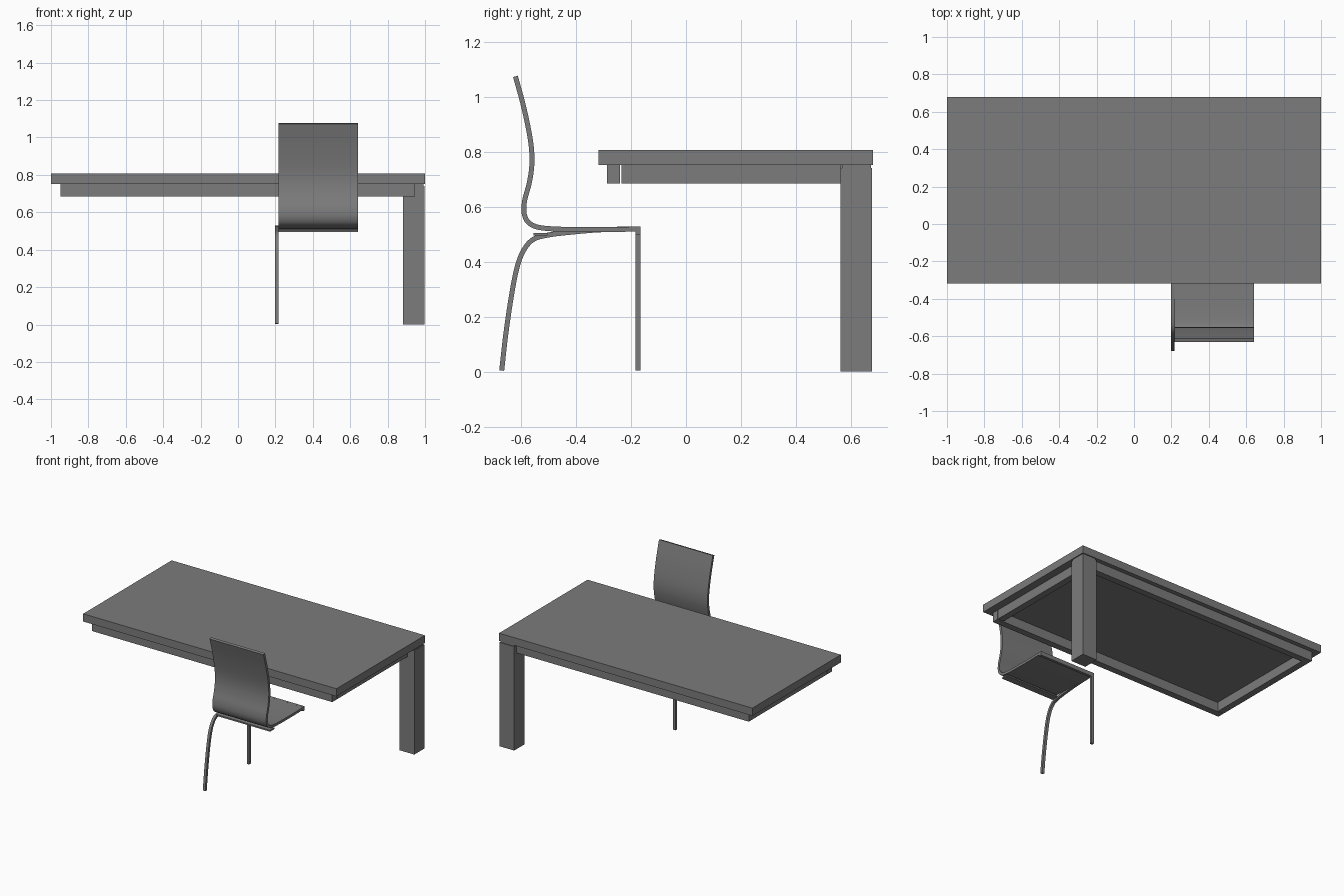
import bpy, bmesh, math
from mathutils import Vector

if "Cube" in bpy.data.objects:
    bpy.data.objects.remove(bpy.data.objects["Cube"], do_unlink=True)

grey = bpy.data.materials.new("plain_grey")
grey.use_nodes = True
COLOUR = (0.2, 0.2, 0.2, 1)
grey.diffuse_color = COLOUR
grey.node_tree.nodes["Principled BSDF"].inputs["Base Color"].default_value = COLOUR


def finish(name, bm):
    bmesh.ops.recalc_face_normals(bm, faces=bm.faces)
    mesh = bpy.data.meshes.new(name)
    bm.to_mesh(mesh)
    bm.free()
    mesh.materials.append(grey)
    obj = bpy.data.objects.new(name, mesh)
    bpy.context.collection.objects.link(obj)
    return obj


def box(name, xs, ys, zs):
    bm = bmesh.new()
    bmesh.ops.create_cube(bm, size=1)
    for v in bm.verts:
        v.co = [(a + b) / 2 + c * (b - a) for c, (a, b) in zip(v.co, (xs, ys, zs))]
    return finish(name, bm)


def smooth_path(points, steps=6):
    """Catmull-Rom curve through the points."""
    p = [Vector(q) for q in points]
    p = [2 * p[0] - p[1]] + p + [2 * p[-1] - p[-2]]
    out = []
    for a, b, c, d in zip(p, p[1:], p[2:], p[3:]):
        for i in range(steps):
            t = i / steps
            out.append(0.5 * (2 * b + (c - a) * t + (2 * a - 5 * b + 4 * c - d) * t * t
                              + (3 * b - a - 3 * c + d) * t ** 3))
    return out + [p[-2]]


def bent_strip(name, points, thickness, xs):
    """Strip of even thickness following a side profile, spanning xs."""
    path = smooth_path(points)
    bm = bmesh.new()
    rings = []
    for i, q in enumerate(path):
        tangent = (path[min(i + 1, len(path) - 1)] - path[max(i - 1, 0)]).normalized()
        side = Vector((-tangent.y, tangent.x)) * thickness / 2
        rings.append([bm.verts.new((x, *(q + side * s)))
                      for x, s in ((xs[0], -1), (xs[1], -1), (xs[1], 1), (xs[0], 1))])
    for r, n in zip(rings, rings[1:]):
        for k in range(4):
            bm.faces.new((r[k], r[(k + 1) % 4], n[(k + 1) % 4], n[k]))
    bm.faces.new(rings[0])
    bm.faces.new(rings[-1])
    obj = finish(name, bm)
    bpy.ops.object.select_all(action="DESELECT")
    bpy.context.view_layer.objects.active = obj
    obj.select_set(True)
    bpy.ops.object.shade_smooth_by_angle(angle=math.radians(35))
    return obj


# Table: top, single corner leg with its spacer
box("table_top", (-1, 1), (-0.318, 0.68), (0.752, 0.807))
box("table_leg", (0.882, 0.998), (0.563, 0.678), (0, 0.741))
box("leg_spacer", (0.887, 0.993), (0.568, 0.673), (0.741, 0.752))

# Rails under the top; those at the leg stop against it
RAIL_Z = (0.685, 0.752)
box("front_rail", (-0.95, 0.945), (-0.287, -0.24), RAIL_Z)
box("back_rail", (-0.95, 0.882), (0.602, 0.649), RAIL_Z)
box("left_rail", (0.898, 0.945), (-0.235, 0.563), RAIL_Z)
box("right_rail", (-0.95, -0.903), (-0.235, 0.602), RAIL_Z)

# Chair: one bent shell for back and seat
SEAT_X = (0.217, 0.642)
bent_strip("chair_shell", [
    (-0.621, 1.075), (-0.59, 0.96), (-0.566, 0.84), (-0.561, 0.76), (-0.57, 0.69),
    (-0.588, 0.62), (-0.588, 0.57), (-0.564, 0.536), (-0.504, 0.521),
    (-0.35, 0.517), (-0.17, 0.519)], 0.018, SEAT_X)

# Chair frame on one side
LEG_X = (0.198, 0.217)
bent_strip("chair_rear_leg", [
    (-0.671, 0.004), (-0.656, 0.137), (-0.635, 0.28), (-0.615, 0.38), (-0.592, 0.44),
    (-0.558, 0.48), (-0.504, 0.497), (-0.405, 0.509), (-0.3, 0.517),
    (-0.166, 0.52)], 0.018, LEG_X)
box("chair_front_leg", LEG_X, (-0.184, -0.165), (0.005, 0.529))

# Cross bars under the seat
box("front_cross_bar", SEAT_X, (-0.184, -0.165), (0.499, 0.528))
box("rear_cross_bar", SEAT_X, (-0.555, -0.505), (0.495, 0.505))
